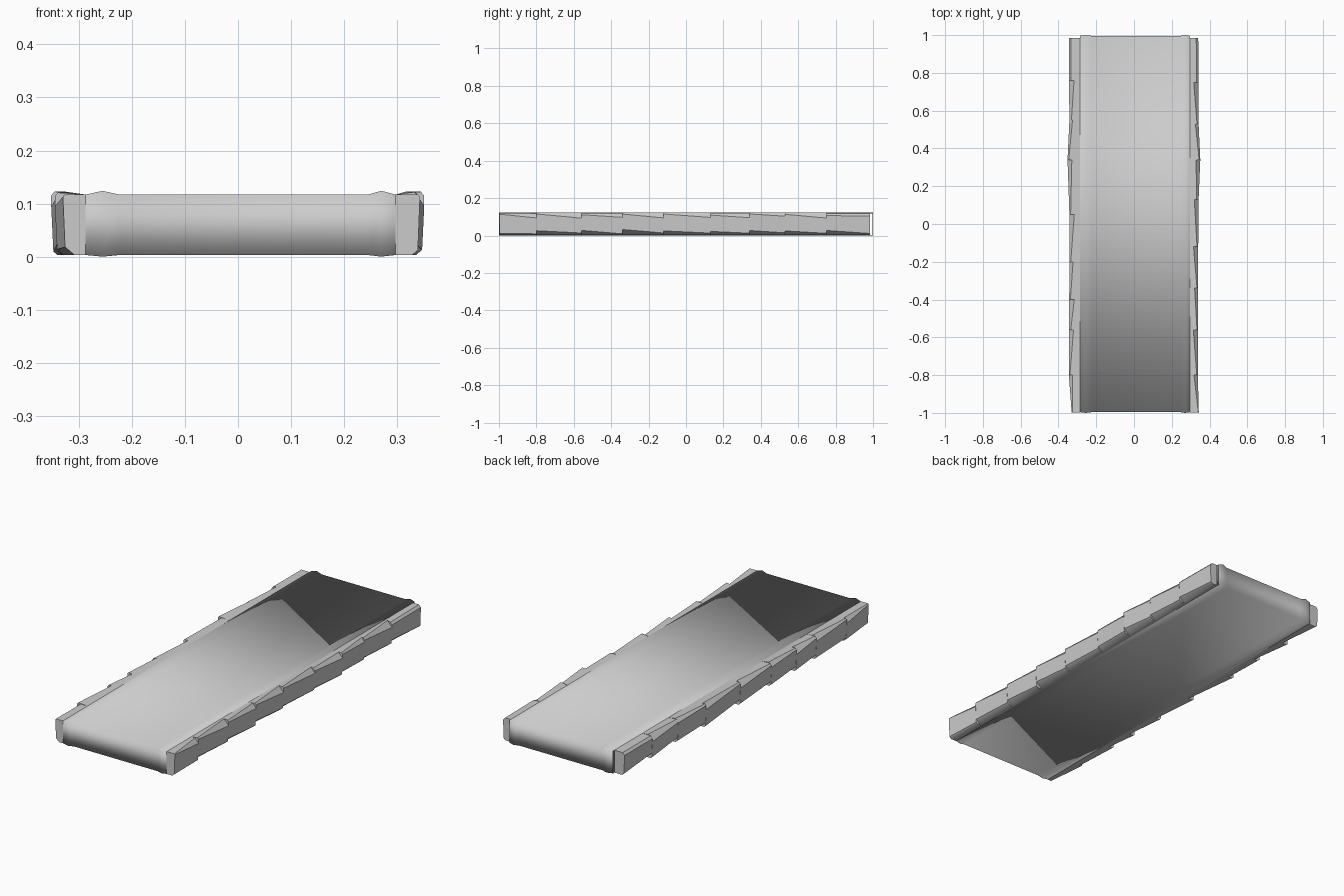
import bpy, bmesh, math, random

if "Cube" in bpy.data.objects:
    bpy.data.objects.remove(bpy.data.objects["Cube"])

random.seed(4)
TOP, BOT = 0.117, 0.003


def finish(name, bm, angle=None):
    bmesh.ops.recalc_face_normals(bm, faces=bm.faces)
    me = bpy.data.meshes.new(name)
    bm.to_mesh(me)
    bm.free()
    ob = bpy.data.objects.new(name, me)
    bpy.context.collection.objects.link(ob)
    bpy.context.view_layer.objects.active = ob
    ob.select_set(True)
    if angle is None:
        bpy.ops.object.shade_smooth()
    else:
        bpy.ops.object.shade_smooth_by_angle(angle=math.radians(angle))
    ob.select_set(False)
    return ob


# Central slab: columns of (x, bulge); the bulge is a ridge wrapping top, ends and base
columns = [(-0.287, 0), (-0.255, 1), (-0.224, 0), (0.245, 0), (0.27, 1), (0.297, 0)]
bm = bmesh.new()
loops = []
for x, k in columns:
    t, b, y = TOP + 0.007 * k, BOT - 0.003 * k, 0.996 + 0.004 * k
    loops.append([bm.verts.new((x, *p)) for p in ((-y, b), (-y, t), (y, t), (y, b))])
for a, b in zip(loops, loops[1:]):
    for i in range(4):
        j = (i + 1) % 4
        bm.faces.new((a[i], a[j], b[j], b[i]))
finish("plank_slab", bm)


# Chipped side rails: every chip is a twisted facet with a step to the next one
def rail(name, side, inner, cuts, widths, front, back):
    bm = bmesh.new()

    def ring(y, w, tc, bc, top=TOP):
        """Half section: inner top, chamfer, outer face, chamfer, inner base."""
        pts = [(inner, TOP), (w - tc * 0.9, top), (w, top - tc),
               (w - 0.004, BOT + bc), (w - 0.004 - bc * 1.2, BOT), (inner, BOT)]
        return [bm.verts.new((side * x, y, z)) for x, z in pts]

    rings = []
    last = len(cuts) - 2
    for i, (y0, y1) in enumerate(zip(cuts, cuts[1:])):
        r = random.uniform
        start = (widths[i], r(0.006, 0.012), r(0.018, 0.03))
        end = (widths[i + 1], r(0.018, 0.03), r(0.005, 0.012))
        if i == 0:
            start = front
        if i == last:
            end = back
        top = TOP + (r(0.001, 0.006) if 0 < i < last else 0)
        rings.append(ring(y0, *start, TOP if i == 0 else top))
        rings.append(ring(y1, *end, TOP if i == last else top))
    # the inner edge stays open where it meets the slab
    for a, b in zip(rings, rings[1:]):
        for i in range(5):
            bm.faces.new((a[i], a[i + 1], b[i + 1], b[i]))
    for end in (rings[0], rings[-1]):
        bm.faces.new((end[0], end[1], end[4], end[5]))
        bm.faces.new(end[1:5])
    bmesh.ops.remove_doubles(bm, verts=bm.verts, dist=0.0005)
    return finish(name, bm, 40)


rail("right_chipped_rail", 1, 0.297,
     [-0.997, -0.8, -0.56, -0.34, -0.12, 0.13, 0.34, 0.53, 0.75, 0.985],
     [0.342, 0.338, 0.34, 0.34, 0.34, 0.342, 0.351, 0.342, 0.342, 0.342],
     (0.343, 0.003, 0.009), (0.34, 0.012, 0.008))
rail("left_chipped_rail", -1, 0.287,
     [-0.997, -0.8, -0.56, -0.4, -0.2, 0.05, 0.34, 0.55, 0.76, 0.985],
     [0.33, 0.345, 0.343, 0.343, 0.342, 0.342, 0.352, 0.342, 0.344, 0.344],
     (0.33, 0.004, 0.015), (0.344, 0.012, 0.008))
